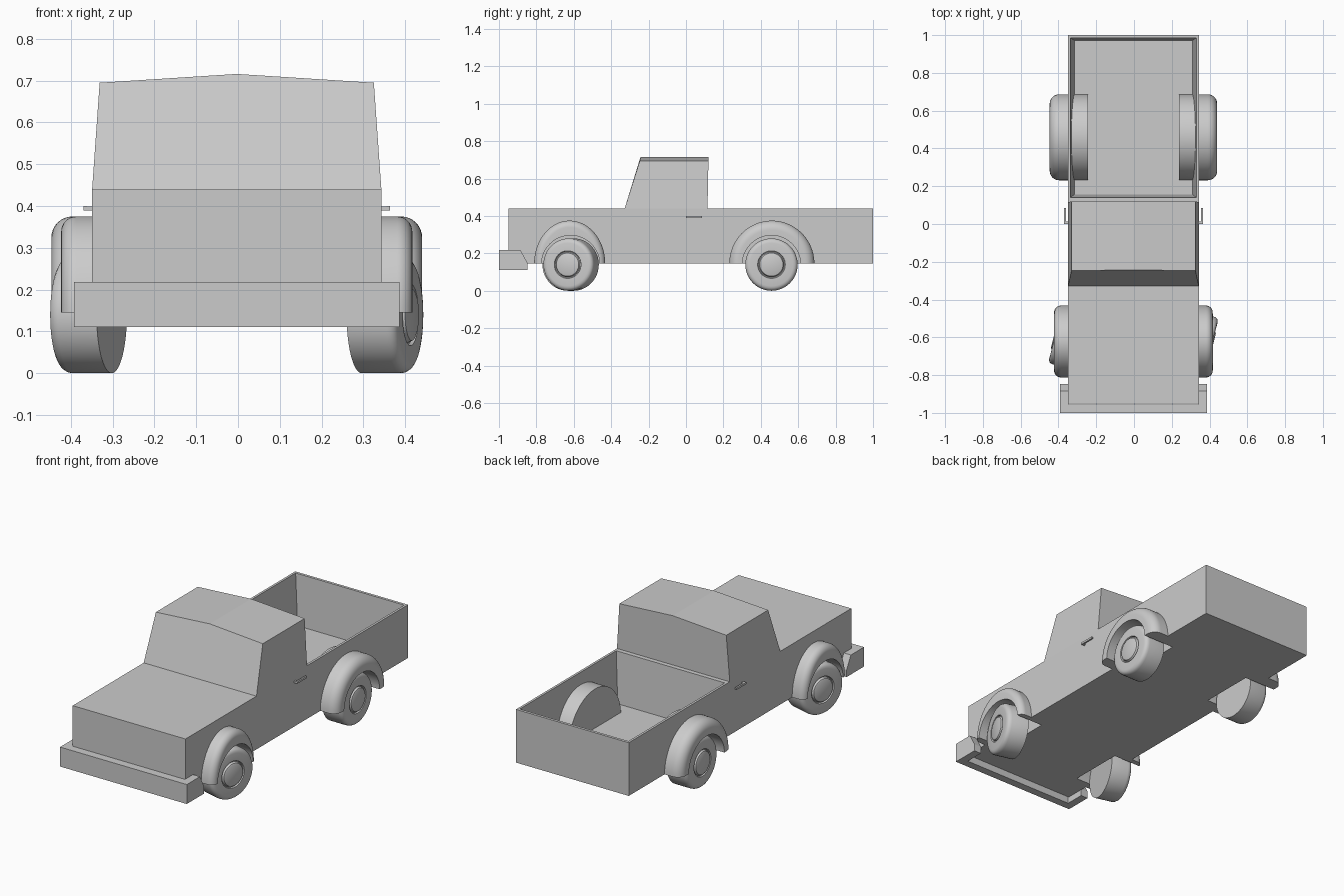
import bpy, bmesh, math
from mathutils import Matrix

if "Cube" in bpy.data.objects:
    bpy.data.objects.remove(bpy.data.objects["Cube"])

grey = bpy.data.materials.new("light grey")
grey.diffuse_color = (0.6, 0.6, 0.6, 1)
grey.use_nodes = True
grey.node_tree.nodes["Principled BSDF"].inputs["Base Color"].default_value = grey.diffuse_color
DX = -0.003          # body sits a hair off centre
FLOOR = 0.145


def make(name, verts, faces):
    me = bpy.data.meshes.new(name)
    bm = bmesh.new()
    vs = [bm.verts.new(v) for v in verts]
    for f in faces:
        bm.faces.new([vs[i] for i in f])
    bmesh.ops.recalc_face_normals(bm, faces=bm.faces)
    bm.to_mesh(me)
    bm.free()
    me.materials.append(grey)
    ob = bpy.data.objects.new(name, me)
    ob.location.x = DX
    bpy.context.collection.objects.link(ob)
    return ob


def loft(name, rings, cap=True):
    """Skin closed rings of equal length."""
    n = len(rings[0])
    verts = [v for r in rings for v in r]
    faces = [(k * n + i, k * n + (i + 1) % n, (k + 1) * n + (i + 1) % n, (k + 1) * n + i)
             for k in range(len(rings) - 1) for i in range(n)]
    if cap:
        faces += [tuple(range(n)), tuple(range(len(verts) - n, len(verts)))]
    return make(name, verts, faces)


def rect(x, y0, y1, z):
    return [(-x, y0, z), (x, y0, z), (x, y1, z), (-x, y1, z)]


def box(name, x0, x1, y0, y1, z0, z1):
    return loft(name, [[(x0, y0, z), (x1, y0, z), (x1, y1, z), (x0, y1, z)] for z in (z0, z1)])


def lathe(name, profile, n=48):
    """Revolve (x, r) points around the x axis."""
    return loft(name, [[(x, r * math.cos(2 * math.pi * i / n), r * math.sin(2 * math.pi * i / n))
                        for i in range(n)] for x, r in profile])


def cut(ob, cutter):
    m = ob.modifiers.new("cut", 'BOOLEAN')
    m.operation = 'DIFFERENCE'
    m.solver = 'EXACT'
    m.object = cutter
    bpy.context.view_layer.objects.active = ob
    bpy.ops.object.modifier_apply(modifier=m.name)


def smooth(ob):
    ob.data.shade_smooth()
    ob.data.set_sharp_from_angle(angle=math.radians(35))


# body with hollow, slightly tapered cargo bed
body = loft("body", [rect(0.346, -0.95, 1.0, FLOOR), rect(0.346, -0.95, 1.0, 0.44)])
bed = loft("bed_cutter", [rect(0.312, 0.157, 0.972, 0.158),
                          rect(0.333, 0.14, 0.985, 0.44),
                          rect(0.333, 0.14, 0.985, 0.5)])
cut(body, bed)
cutters = [bed]

# cab with sloping windscreen and a ridged roof
make("cab",
     [(-0.346, -0.328, 0.44), (0.346, -0.328, 0.44), (0.346, 0.115, 0.44), (-0.346, 0.115, 0.44),
      (-0.328, -0.247, 0.695), (0.328, -0.247, 0.695), (0.328, 0.12, 0.695), (-0.328, 0.12, 0.695),
      (0, -0.243, 0.716), (0, 0.12, 0.716)],
     [(0, 1, 2, 3), (0, 1, 5, 8, 4), (2, 3, 7, 9, 6), (1, 2, 6, 5), (3, 0, 4, 7),
      (4, 8, 9, 7), (8, 5, 6, 9)])


def fender(name, s, x_out, cy, ry, rz, rnd, n=40):
    """Half-elliptic arch with a rounded outer edge."""
    prof = [(0.24, 0)] + [(x_out - rnd + rnd * math.sin(a), rnd * (1 - math.cos(a)))
                          for a in [math.pi / 2 * k / 8 for k in range(9)]]
    return loft(name, [[(s * x, cy + (ry - d) * math.cos(math.pi * i / n),
                         FLOOR + (rz - d) * math.sin(math.pi * i / n))
                        for i in range(n + 1)] for x, d in prof])


# tyre with sharp inner edge, rounded outer edge and a raised hubcap
WHEEL = [(-0.06, 0.002), (-0.06, 0.14), (0.036, 0.14), (0.046, 0.138), (0.054, 0.133),
         (0.059, 0.125), (0.061, 0.115), (0.061, 0.074), (0.053, 0.071), (0.053, 0.067),
         (0.064, 0.062), (0.067, 0.055), (0.068, 0.002)]

# axle: name, wheel y, steering angle, fender outer x, centre y, radii, rounding
AXLES = [("front", -0.617, math.radians(-15), 0.42, -0.622, 0.19, 0.23, 0.036),
         ("rear", 0.457, 0, 0.4435, 0.459, 0.2275, 0.23, 0.05)]

for end, wy, steer, fx, fy, ry, rz, rnd in AXLES:
    for side, s in (("right", 1), ("left", -1)):
        f = fender(f"{end}_{side}_fender", s, fx, fy, ry, rz, rnd)
        c = lathe("wheel_well_cutter", [(s * 0.252, 0.156), (s * 0.6, 0.156)])
        c.location = (DX, wy, 0.14)
        bpy.context.view_layer.update()
        cut(f, c)
        cut(body, c)
        cutters.append(c)
        smooth(f)
        w = lathe(f"{end}_{side}_wheel", WHEEL)
        turn = steer + (math.pi if s < 0 else 0)
        w.data.transform(Matrix.Rotation(turn, 4, 'Z'))
        w.location = (s * 0.357 + DX, wy, 0.14)
        smooth(w)
smooth(body)

# front bumper: bar with side returns
box("bumper_bar", -0.389, 0.389, -1.0, -0.955, 0.11, 0.218)
SIDE = [(-0.955, 0.11), (-0.848, 0.11), (-0.848, 0.15), (-0.885, 0.218), (-0.955, 0.218)]
for side, s in (("right", 1), ("left", -1)):
    loft(f"bumper_{side}_return", [[(s * x, y, z) for y, z in SIDE] for x in (0.345, 0.389)])
    # door handles: short stem and a thin bar
    a, b = sorted((s * 0.34, s * 0.366))
    box(f"{side}_handle_stem", a, b, 0.0, 0.012, 0.389, 0.399)
    a, b = sorted((s * 0.358, s * 0.367))
    box(f"{side}_handle_bar", a, b, 0.0, 0.085, 0.389, 0.4)

for c in cutters:
    bpy.data.objects.remove(c, do_unlink=True)
